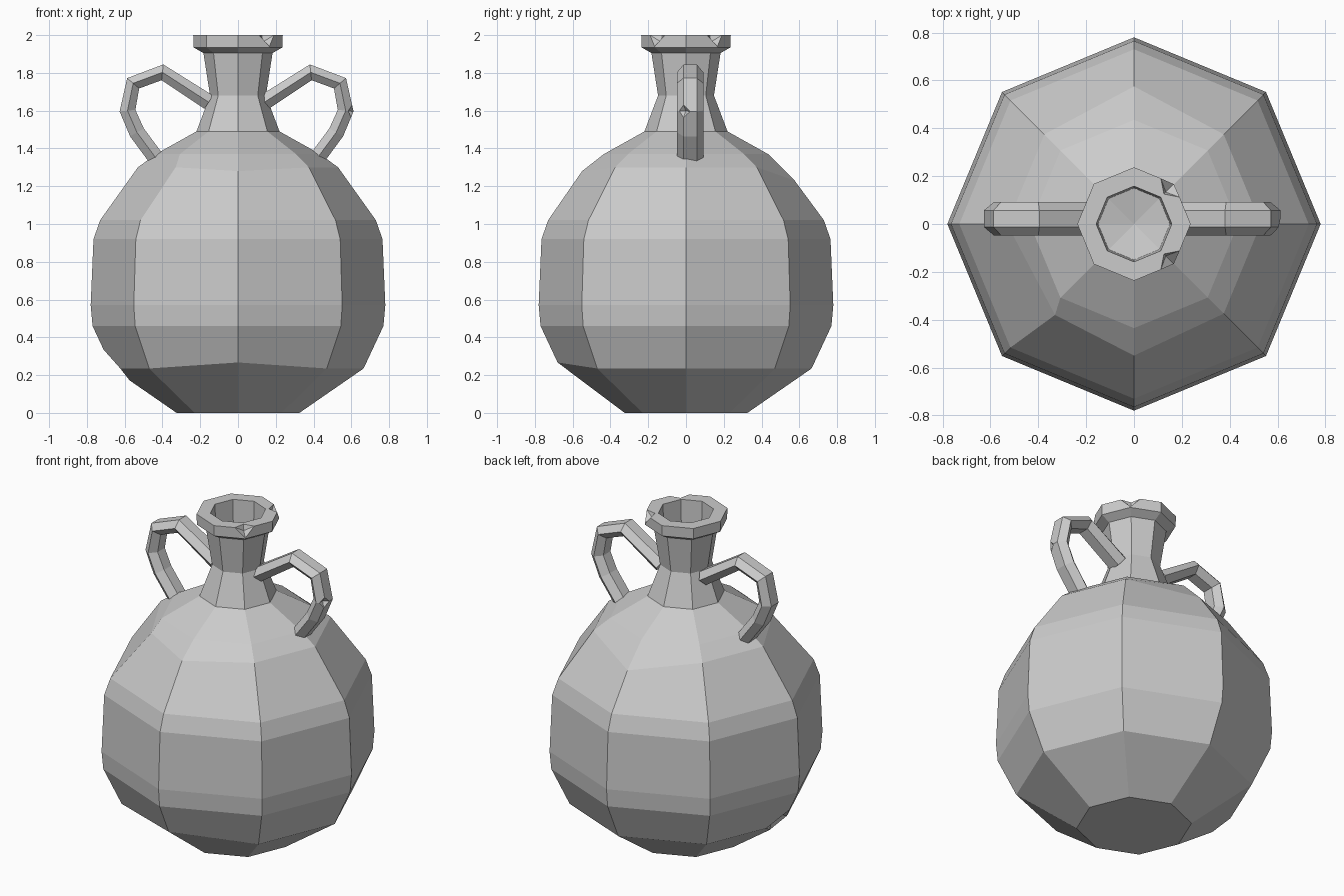
import bpy
import bmesh
from math import cos, sin, pi
from mathutils import Vector

cube = bpy.data.objects.get("Cube")
if cube:
    bpy.data.objects.remove(cube)

GREY = (0.6, 0.6, 0.6, 1)
clay = bpy.data.materials.new("grey_clay")
clay.use_nodes = True
clay.diffuse_color = GREY
clay.node_tree.nodes["Principled BSDF"].inputs["Base Color"].default_value = GREY


def finish(bm, name):
    bmesh.ops.recalc_face_normals(bm, faces=bm.faces)
    mesh = bpy.data.meshes.new(name)
    bm.to_mesh(mesh)
    bm.free()
    mesh.materials.append(clay)
    obj = bpy.data.objects.new(name, mesh)
    bpy.context.collection.objects.link(obj)


def skin(bm, rings):
    """Join consecutive rings of points with quads and cap both ends."""
    loops = [[bm.verts.new(p) for p in ring] for ring in rings]
    n = len(loops[0])
    for a, b in zip(loops, loops[1:]):
        for i in range(n):
            j = (i + 1) % n
            bm.faces.new((a[i], a[j], b[j], b[i]))
    caps = [bm.faces.new(loops[0]), bm.faces.new(loops[-1])]
    bmesh.ops.recalc_face_normals(bm, faces=bm.faces)
    return loops, caps


def chip(bm, location, size, depth):
    """Break off the corner nearest to a location and hollow the scar."""
    target = Vector(location)
    corner = min(bm.verts, key=lambda v: (v.co - target).length)
    inward = -corner.normal.copy()
    start = corner.co.copy()
    cut = bmesh.ops.bevel(bm, geom=[corner], offset=size, segments=1,
                          affect='VERTICES', clamp_overlap=True)
    scar = min(cut["faces"], key=lambda f: (f.calc_center_median() - start).length)
    hollow = bmesh.ops.poke(bm, faces=[scar])["verts"][0]
    hollow.co += inward * depth


def octagon(radius, z):
    return [(radius * cos(i * pi / 4), radius * sin(i * pi / 4), z) for i in range(8)]


# Jug: one lathe-like shell of octagons from the foot to the mouth floor
profile = [
    (0.325, 0), (0.665, 0.235), (0.77, 0.46), (0.78, 0.57), (0.765, 0.92),
    (0.73, 1.02), (0.53, 1.3), (0.435, 1.37), (0.22, 1.49),
    (0.148, 1.68), (0.183, 1.905), (0.235, 1.935), (0.237, 2.0),
    (0.158, 2.0), (0.15, 1.75),
]
bm = bmesh.new()
loops, caps = skin(bm, [octagon(r, z) for r, z in profile])
bmesh.ops.poke(bm, faces=[caps[1]])[
    "verts"][0].co.z -= 0.03

# Slightly uneven hand-made corners, front and back
loops[1][6].co = (0, -0.68, 0.267)
loops[6][6].co = (0, -0.55, 1.28)
loops[6][2].co = (0, 0.575, 1.23)
loops[6][5].co = (-0.33, -0.38, 1.3)

# Chips in the rim and at the lower left of the body
for side in (-1, 1):
    chip(bm, (0.168, side * 0.168, 2.0), 0.06, 0.03)
chip(bm, (-0.665, 0, 0.235), 0.11, 0.05)
finish(bm, "jug_body")

# Handles: a flattened hexagon swept along an arched path
path = [Vector((x, 0.022, z)) for x, z in (
    (0.14, 1.645), (0.385, 1.803), (0.54, 1.745),
    (0.57, 1.6), (0.52, 1.485), (0.42, 1.35))]
section = [(0.07, 0), (0.035, 0.042), (-0.035, 0.042),
           (-0.07, 0), (-0.035, -0.042), (0.035, -0.042)]


def handle(name, side):
    rings = []
    for i, p in enumerate(path):
        ahead = path[min(i + 1, len(path) - 1)] - p
        behind = p - path[max(i - 1, 0)]
        along = (ahead.normalized() + behind.normalized()).normalized()
        out = Vector((-along.z, 0, along.x))
        ring = [p + Vector((0, w, 0)) + out * t for w, t in section]
        shift = 0.015 if side < 0 else 0
        rings.append([(side * (q.x + shift), q.y, q.z) for q in ring])
    bm = bmesh.new()
    skin(bm, rings)
    if side > 0:
        chip(bm, (0.6, -0.02, 1.6), 0.035, 0.02)
    finish(bm, name)


handle("left_handle", 1)
handle("right_handle", -1)
